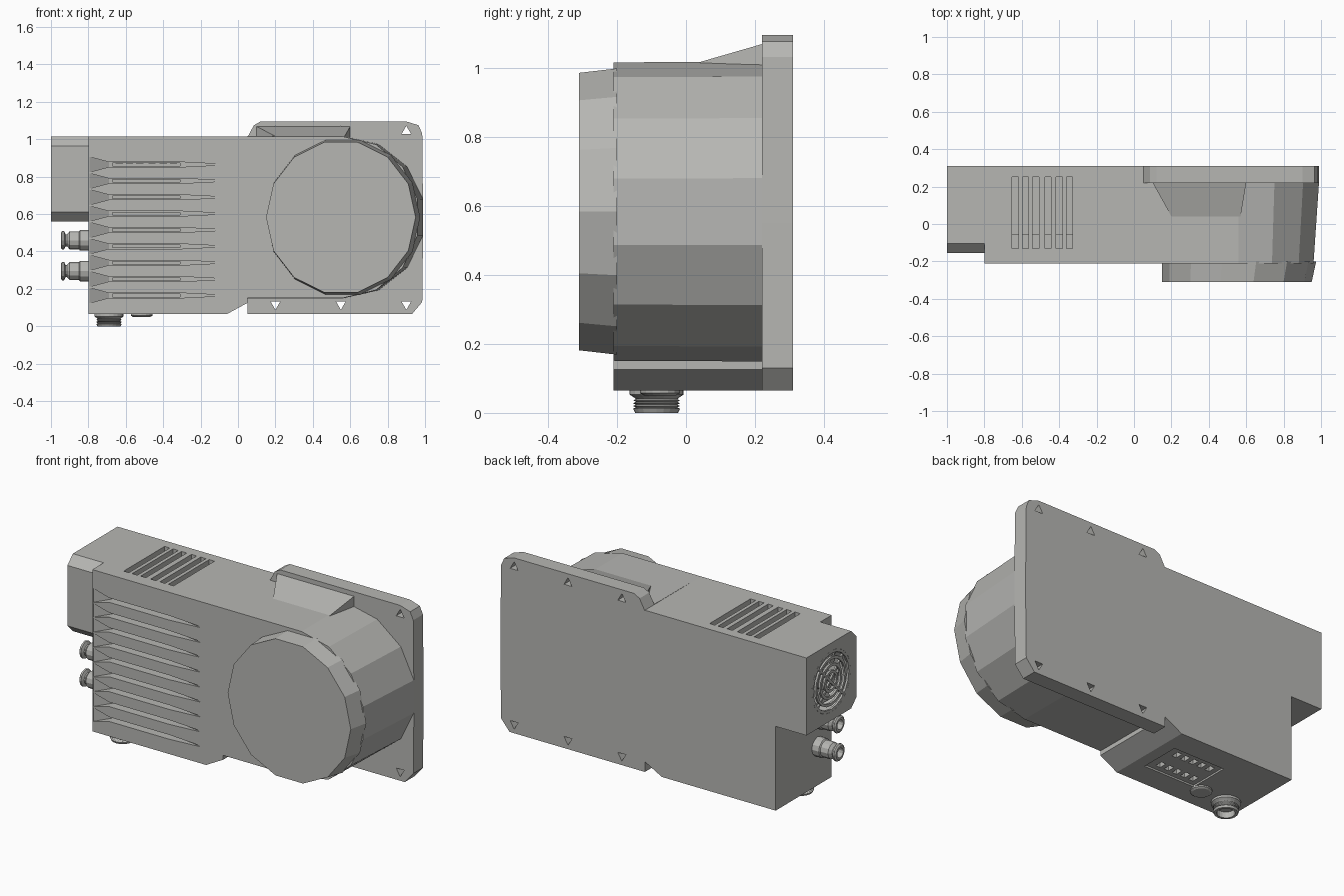
import bpy, bmesh, math
from mathutils import Vector

if "Cube" in bpy.data.objects:
    bpy.data.objects.remove(bpy.data.objects["Cube"])

grey = bpy.data.materials.new("warm_grey_metal")
grey.diffuse_color = (0.47, 0.47, 0.45, 1)
grey.use_nodes = True
grey.node_tree.nodes["Principled BSDF"].inputs["Base Color"].default_value = grey.diffuse_color


def finish(name, bm):
    bmesh.ops.recalc_face_normals(bm, faces=bm.faces)
    me = bpy.data.meshes.new(name)
    bm.to_mesh(me)
    bm.free()
    ob = bpy.data.objects.new(name, me)
    bpy.context.collection.objects.link(ob)
    me.materials.append(grey)
    return ob


def add_loft(bm, rings):
    """Skin equal-length rings of points and cap both ends."""
    vs = [[bm.verts.new(p) for p in r] for r in rings]
    n = len(vs[0])
    for a, b in zip(vs, vs[1:]):
        for i in range(n):
            j = (i + 1) % n
            bm.faces.new((a[i], a[j], b[j], b[i]))
    bm.faces.new(vs[0])
    bm.faces.new(vs[-1])


def loft(name, rings):
    bm = bmesh.new()
    add_loft(bm, rings)
    return finish(name, bm)


def prism_y(name, outline, y0, y1):
    return loft(name, [[(x, y, z) for x, z in outline] for y in (y0, y1)])


def boxes(name, list_of_bounds):
    bm = bmesh.new()
    for x0, x1, y0, y1, z0, z1 in list_of_bounds:
        add_loft(bm, [[(x0, y0, z), (x1, y0, z), (x1, y1, z), (x0, y1, z)] for z in (z0, z1)])
    return finish(name, bm)


def lathe_rings(profile, origin, axis, n, phase=0.0):
    q = Vector(axis).to_track_quat('Z', 'Y')
    return [[Vector(origin) + q @ Vector((r * math.cos(phase + 2 * math.pi * i / n),
                                          r * math.sin(phase + 2 * math.pi * i / n), t))
             for i in range(n)] for r, t in profile]


def lathe(name, profile, origin, axis, n):
    return loft(name, lathe_rings(profile, origin, axis, n))


def cut(ob, *cutters):
    for c in cutters:
        m = ob.modifiers.new("cut", 'BOOLEAN')
        m.object, m.operation, m.solver = c, 'DIFFERENCE', 'EXACT'
    dg = bpy.context.evaluated_depsgraph_get()
    me = bpy.data.meshes.new_from_object(ob.evaluated_get(dg))
    ob.modifiers.clear()
    ob.data = me
    for c in cutters:
        bpy.data.objects.remove(c)


# main housing
housing = prism_y("main_housing", [(-0.8, 0.065), (-0.06, 0.065), (0.05, 0.125),
                                   (0.05, 1.015), (-0.8, 1.015)], -0.21, 0.31)

# tapered cooling grooves on the front, flared to the left edge
bm = bmesh.new()
fins = [0.165 + 0.0875 * i for i in range(9)]
for z in fins:
    secs = [(-0.795, 0.041, 0.002), (-0.69, 0.013, 0.06), (-0.30, 0.013, 0.06), (-0.10, 0.003, 0.001)]
    add_loft(bm, [[(x, -0.23, z - h), (x, -0.23, z + h), (x, -0.21 + d, z + h), (x, -0.21 + d, z - h)]
                  for x, h, d in secs])
grooves = finish("groove_cutter", bm)
slits = boxes("slit_cutter", [(-0.67, -0.31, -0.18, -0.06, z - 0.007, z + 0.007) for z in fins])

# top vents, bottom socket panel and its small sockets
vents = boxes("vent_cutter", [(x - 0.017, x + 0.017, -0.13, 0.25, 0.87, 1.05)
                              for x in (-0.635, -0.58, -0.525, -0.46, -0.40, -0.345)])
panel = boxes("panel_cutter", [(-0.46, -0.13, -0.07, 0.17, 0.04, 0.075)])
sockets = boxes("socket_cutter", [(-0.43 + 0.055 * i, -0.40 + 0.055 * i, y, y + 0.045, 0.05, 0.11)
                                  for i in range(5) for y in (-0.04, 0.09)])
cut(housing, grooves, slits, vents, panel, sockets)

# mounting plate with bolt holes
plate = prism_y("mounting_plate", [(0.05, 0.065), (0.93, 0.065), (0.985, 0.13), (0.99, 0.55),
                                   (0.985, 1.03), (0.965, 1.075), (0.90, 1.095), (0.12, 1.095),
                                   (0.085, 1.075), (0.05, 1.01)], 0.22, 0.31)
bm = bmesh.new()
for x in (0.2, 0.55, 0.9):
    for z, ph in ((1.042, math.pi / 2), (0.118, -math.pi / 2)):
        add_loft(bm, lathe_rings([(0.03, 0), (0.03, 0.3)], (x, 0.15, z), (0, 1, 0), 3, ph))
cut(plate, finish("bolt_cutter", bm))


# rounded motor body, slightly tapered to the front
def motor_ring(y, rx, rz):
    arc = [(0.56 + rx * math.sin(math.pi * i / 7), 0.583 + rz * math.cos(math.pi * i / 7)) for i in range(8)]
    return [(x, y, z) for x, z in [(0.05, 0.583 + rz)] + arc + [(0.05, 0.583 - rz)]]


loft("motor_body", [motor_ring(0.22, 0.44, 0.434), motor_ring(-0.21, 0.41, 0.432)])

# sloped web joining the motor to the plate
loft("top_web", [[(x0, 0.22, 1.0), (x0, 0.22, 1.068), (x1, 0.04, 1.016), (x1, 0.04, 1.0)]
                 for x0, x1 in ((0.10, 0.20), (0.60, 0.57))])

# round motor cap
loft("motor_cap", [[(0.55 + c + rx * math.cos(2 * math.pi * i / 14), y,
                     0.583 + rz * math.sin(2 * math.pi * i / 14)) for i in range(14)]
                   for y, c, rx, rz in ((-0.20, 0.012, 0.412, 0.425), (-0.31, 0, 0.40, 0.412))])

# fan box with chamfered front edges and a round opening
section = [(0.31, 0.56), (-0.105, 0.56), (-0.155, 0.61), (-0.155, 0.965), (-0.105, 1.015), (0.31, 1.015)]
fan_box = loft("fan_box", [[(x, y, z) for y, z in section] for x in (-1.0, -0.8)])
FAN = Vector((-1.0, 0.08, 0.79))
cut(fan_box, lathe("fan_opening_cutter", [(0.18, -0.1), (0.18, 0.14)], FAN, (1, 0, 0), 24))

# fan guard rings, spokes, hub and blades
bm = bmesh.new()
for r in (0.055, 0.095, 0.135, 0.172):
    rings = lathe_rings([(r - 0.008, 0), (r + 0.008, 0), (r + 0.008, 0.012), (r - 0.008, 0.012)],
                        FAN, (1, 0, 0), 20)
    vs = [[bm.verts.new(p) for p in ring] for ring in rings]
    for k in range(4):
        for i in range(20):
            a, b, j = vs[k], vs[(k + 1) % 4], (i + 1) % 20
            bm.faces.new((a[i], a[j], b[j], b[i]))
for k in range(4):
    d = Vector((0, math.cos(math.pi * (0.25 + k / 2)), math.sin(math.pi * (0.25 + k / 2))))
    s = Vector((0, -d.z, d.y)) * 0.007
    add_loft(bm, [[FAN + d * r + s + Vector((0.003, 0, 0)), FAN + d * r - s + Vector((0.003, 0, 0)),
                   FAN + d * r - s + Vector((0.014, 0, 0)), FAN + d * r + s + Vector((0.014, 0, 0))]
                  for r in (0.0, 0.185)])
finish("fan_guard", bm)
lathe("fan_hub", [(0.06, 0.05), (0.06, 0.145)], FAN, (1, 0, 0), 16)
bm = bmesh.new()
for k in range(7):
    a = 2 * math.pi * k / 7
    d, s = Vector((0, math.cos(a), math.sin(a))), Vector((0, -math.sin(a), math.cos(a)))
    add_loft(bm, [[FAN + d * r + s * -w + Vector((0.06, 0, 0)), FAN + d * r + s * w + Vector((0.10, 0, 0)),
                   FAN + d * r + s * w + Vector((0.106, 0, 0)), FAN + d * r + s * -w + Vector((0.066, 0, 0))]
                  for r, w in ((0.05, 0.02), (0.165, 0.05))])
finish("fan_blades", bm)

# cable glands on the left side
for i, z in enumerate((0.295, 0.46)):
    lathe(f"cable_gland_{i + 1}", [(0.055, -0.01), (0.055, 0.045), (0.048, 0.05), (0.048, 0.10),
                                   (0.032, 0.115), (0.032, 0.122), (0.05, 0.13), (0.05, 0.14),
                                   (0.04, 0.147), (0.028, 0.147), (0.028, 0.09)],
          (-0.8, -0.08, z), (-1, 0, 0), 12)

# threaded connector and blanking plug underneath
thread = [(r, 0.025 + 0.008 * i + t) for i in range(4) for r, t in ((0.060, 0), (0.068, 0.004))]
lathe("bottom_connector", [(0.06, -0.01), (0.078, 0.0), (0.078, 0.012), (0.066, 0.02)] + thread +
      [(0.062, 0.065), (0.048, 0.065), (0.048, 0.03)], (-0.69, -0.085, 0.065), (0, 0, -1), 20)
lathe("blanking_plug", [(0.058, -0.01), (0.058, 0.008), (0.048, 0.014)],
      (-0.515, -0.075, 0.065), (0, 0, -1), 16)
